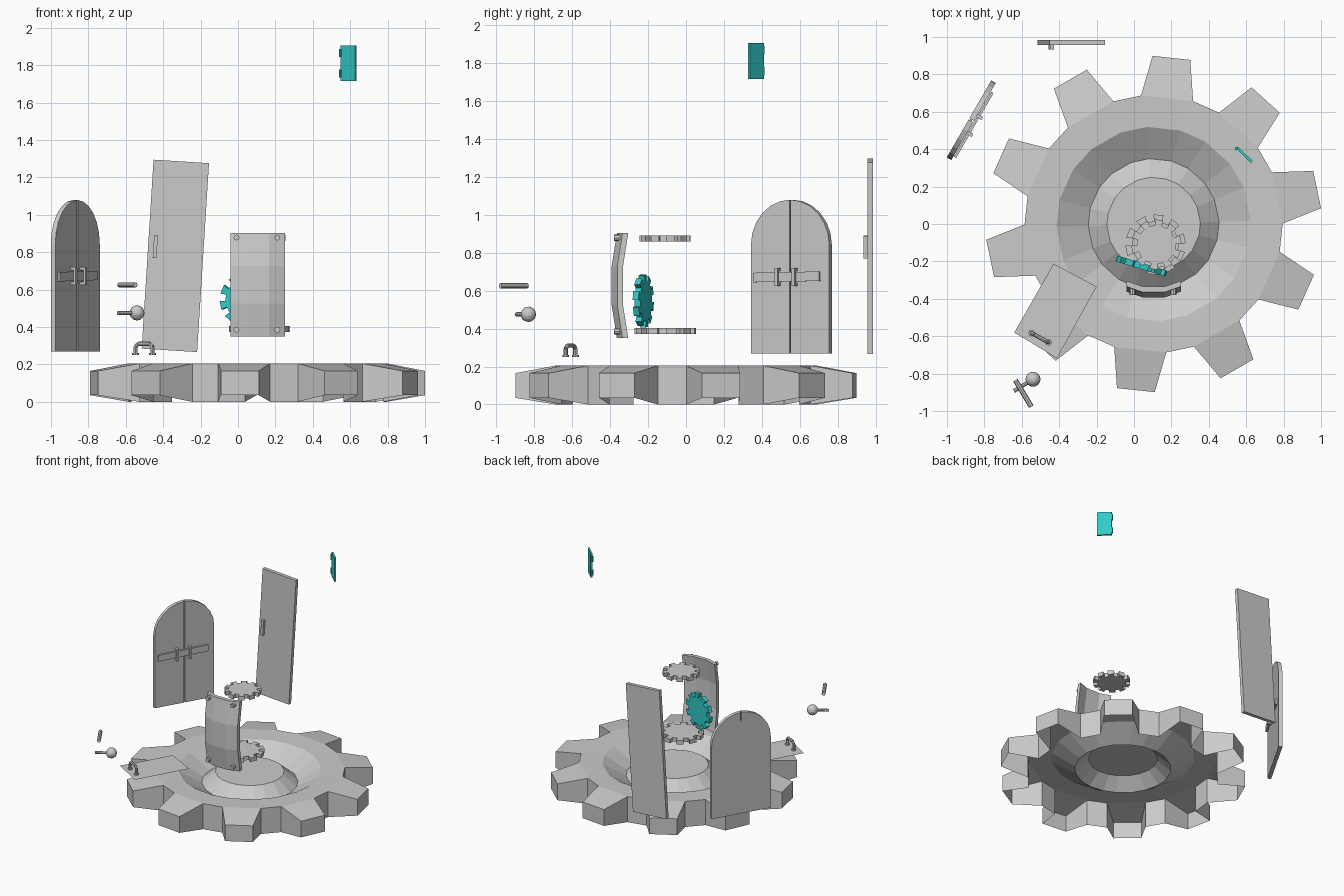
import bpy, bmesh
from math import sin, cos, pi, radians
from mathutils import Matrix, Vector

if "Cube" in bpy.data.objects:
    bpy.data.objects.remove(bpy.data.objects["Cube"])

teal = bpy.data.materials.new("teal")
teal.diffuse_color = (0.03, 0.6, 0.58, 1)
teal.use_nodes = True
teal.node_tree.nodes["Principled BSDF"].inputs["Base Color"].default_value = teal.diffuse_color


def finish(name, bm, mat=None, fix=True):
    if fix:
        bmesh.ops.recalc_face_normals(bm, faces=bm.faces[:])
    me = bpy.data.meshes.new(name)
    bm.to_mesh(me)
    bm.free()
    ob = bpy.data.objects.new(name, me)
    bpy.context.collection.objects.link(ob)
    if mat:
        me.materials.append(mat)
    return ob


def frame(loc, rx=0, ry=0, rz=0):
    return (Matrix.Translation(loc) @ Matrix.Rotation(radians(rz), 4, 'Z')
            @ Matrix.Rotation(radians(ry), 4, 'Y') @ Matrix.Rotation(radians(rx), 4, 'X'))


def box(bm, M, c, s):
    bmesh.ops.create_cube(bm, size=1, matrix=M @ Matrix.Translation(c) @ Matrix.Diagonal((*s, 1)))


def rod(bm, a, b, r, n=8):
    a, b = Vector(a), Vector(b)
    q = (b - a).to_track_quat('Z', 'Y').to_matrix().to_4x4()
    bmesh.ops.create_cone(bm, cap_ends=True, segments=n, radius1=r, radius2=r,
                          depth=(b - a).length, matrix=Matrix.Translation((a + b) / 2) @ q)


def prism(bm, M, pts, t):
    """Extrude a local XY outline by t, centred on local z = 0."""
    lo = [bm.verts.new(M @ Vector((x, y, -t / 2))) for x, y in pts]
    hi = [bm.verts.new(M @ Vector((x, y, t / 2))) for x, y in pts]
    bm.faces.new(lo[::-1])
    bm.faces.new(hi)
    for i in range(len(pts)):
        j = (i + 1) % len(pts)
        bm.faces.new((lo[i], lo[j], hi[j], hi[i]))


# Large dished gear: shell open underneath, ten hollow tapered teeth
bm = bmesh.new()
cx, a0 = 0.105, radians(83.9)


def ring(r, z, half):
    out = []
    for k in range(10):
        for s in (-1, 1):
            a = a0 + k * pi / 5 + s * radians(half)
            out.append(bm.verts.new((cx + r * cos(a), r * sin(a), z)))
    return out


root_lo, root_hi = ring(0.69, 0, 11.7), ring(0.69, 0.205, 11.7)
tip_lo, tip_hi = ring(0.899, 0.035, 6.5), ring(0.899, 0.165, 6.5)
dish = [root_hi] + [ring(r, z, 10) for r, z in ((0.52, 0.2), (0.35, 0.1), (0.25, 0.185))]
for u, v in zip(dish, dish[1:]):
    for i in range(20):
        j = (i + 1) % 20
        bm.faces.new((u[i], u[j], v[j], v[i]))
bm.faces.new(dish[-1])
for i in range(0, 20, 2):
    j, k = i + 1, (i + 2) % 20
    bm.faces.new((root_lo[j], root_lo[k], root_hi[k], root_hi[j]))
    bm.faces.new((root_hi[i], tip_hi[i], tip_hi[j], root_hi[j]))
    bm.faces.new((tip_lo[i], tip_lo[j], tip_hi[j], tip_hi[i]))
    bm.faces.new((root_lo[i], tip_lo[i], tip_hi[i], root_hi[i]))
    bm.faces.new((tip_lo[j], root_lo[j], root_hi[j], tip_hi[j]))
finish("large_gear", bm)


# Three small gears
def small_gear(name, M, R, mat=None):
    bm = bmesh.new()
    pts = []
    for k in range(10):
        for r, d in ((0.77, -9), (1, -10), (1, 10), (0.77, 9)):
            a = radians(36 * k + d + 12)
            pts.append((R * r * cos(a), R * r * sin(a)))
    prism(bm, M, pts, 0.032)
    finish(name, bm, mat)


small_gear("upper_small_gear", frame((0.12, -0.11, 0.875)), 0.135)
small_gear("lower_small_gear", frame((0.115, -0.11, 0.388)), 0.162)
small_gear("upright_small_gear", frame((0.04, -0.225, 0.545), 90, 0, -17), 0.14, teal)

# Bulged panel, curved both ways, with four corner bolts
bm = bmesh.new()
xs, zs = (-0.145, -0.06, 0.06, 0.145), (-0.277, -0.1, 0.1, 0.277)
grid = [[[bm.verts.new((0.105 + x, -0.392 + dy + (0.03 if abs(x) > 0.1 else 0)
                        + (0.028 if abs(z) > 0.2 else 0), 0.626 + z))
          for x in xs] for z in zs] for dy in (0, 0.03)]
for g in grid:
    for i in range(3):
        for j in range(3):
            bm.faces.new((g[i][j], g[i][j + 1], g[i + 1][j + 1], g[i + 1][j]))
rims = [[g[0][j] for j in range(4)] + [g[i][3] for i in (1, 2, 3)]
        + [g[3][j] for j in (2, 1, 0)] + [g[i][0] for i in (2, 1)] for g in grid]
for i in range(12):
    j = (i + 1) % 12
    bm.faces.new((rims[0][i], rims[0][j], rims[1][j], rims[1][i]))
finish("curved_panel", bm)
bm = bmesh.new()
for x in (-0.008, 0.21):
    for z in (0.385, 0.878):
        rod(bm, (x, -0.38, z), (x, -0.335, z), 0.016)
finish("panel_bolts", bm)

# Arched double door with seam, bar and brackets
D = frame((-0.87, 0.555, 0), 0, 0, 60)
up = D @ Matrix.Rotation(pi / 2, 4, 'X')
for side, name in ((-1, "left_door_leaf"), (1, "right_door_leaf")):
    bm = bmesh.new()
    arc = [(0.004, 1.078)] + [(0.238 * sin(a), 0.84 + 0.238 * cos(a))
                              for a in (pi / 12 * k for k in range(1, 7))]
    prism(bm, up, [(side * x, z) for x, z in [(0.004, 0.268)] + arc + [(0.238, 0.268)]], 0.028)
    finish(name, bm)
bm = bmesh.new()
box(bm, D, (0, 0.002, 0.64), (0.02, 0.012, 0.74))
finish("door_seam", bm)
bm = bmesh.new()
box(bm, D @ frame((-0.015, -0.024, 0.672), 0, -1, 0), (0, 0, 0), (0.4, 0.014, 0.05))
finish("door_bar", bm)
bm = bmesh.new()
for x in (-0.067, 0.037):
    box(bm, D, (x, -0.04, 0.672), (0.018, 0.013, 0.085))
    for z in (0.632, 0.712):
        box(bm, D, (x, -0.028, z), (0.018, 0.034, 0.016))
finish("bar_brackets", bm)

# Tall leaning door with handle
T = frame((-0.335, 0.97, 0.78), 0, 3.6, 0)
bm = bmesh.new()
box(bm, T, (0, 0, 0), (0.297, 0.028, 1.012))
finish("tall_door", bm)
bm = bmesh.new()
box(bm, T, (-0.11, -0.025, 0.042), (0.02, 0.022, 0.12))
finish("tall_door_handle", bm)

# Thin plate with a staple-shaped grip
bm = bmesh.new()
bm.faces.new([bm.verts.new((x, y, 0.25)) for x, y in
              ((-0.64, -0.58), (-0.412, -0.718), (-0.2, -0.335), (-0.43, -0.212))])
finish("handle_plate", bm, fix=False)
P = frame((-0.502, -0.608, 0.25), 0, 0, -29)
bm = bmesh.new()
path = [P @ Vector(p) for p in ((-0.052, 0, 0), (-0.052, 0, 0.045), (-0.035, 0, 0.06),
                                (0.035, 0, 0.06), (0.052, 0, 0.045), (0.052, 0, 0))]
for a, b in zip(path, path[1:]):
    rod(bm, a, b, 0.011)
for p in (path[0], path[-1]):
    rod(bm, p, p + Vector((0, 0, 0.01)), 0.018)
finish("plate_grip", bm)

# Ball knob on a stem, and a loose pin
bm = bmesh.new()
bmesh.ops.create_uvsphere(bm, u_segments=16, v_segments=10, radius=0.04,
                          matrix=Matrix.Translation((-0.54, -0.83, 0.475)))
finish("ball_knob", bm)
bm = bmesh.new()
rod(bm, (-0.642, -0.893, 0.475), (-0.55, -0.836, 0.475), 0.011)
finish("knob_stem", bm)
bm = bmesh.new()
rod(bm, (-0.634, -0.835, 0.625), (-0.549, -0.977, 0.625), 0.014)
finish("loose_pin", bm)

# Small hinge leaf with two knuckles
H = frame((0.588, 0.372, 1.81), 0, 0, -44)
bm = bmesh.new()
box(bm, H, (0.004, 0, 0), (0.108, 0.014, 0.19))
for z in (-0.055, 0.055):
    rod(bm, H @ Vector((-0.05, -0.004, z - 0.022)), H @ Vector((-0.05, -0.004, z + 0.022)), 0.01)
finish("hinge_leaf", bm, teal)
